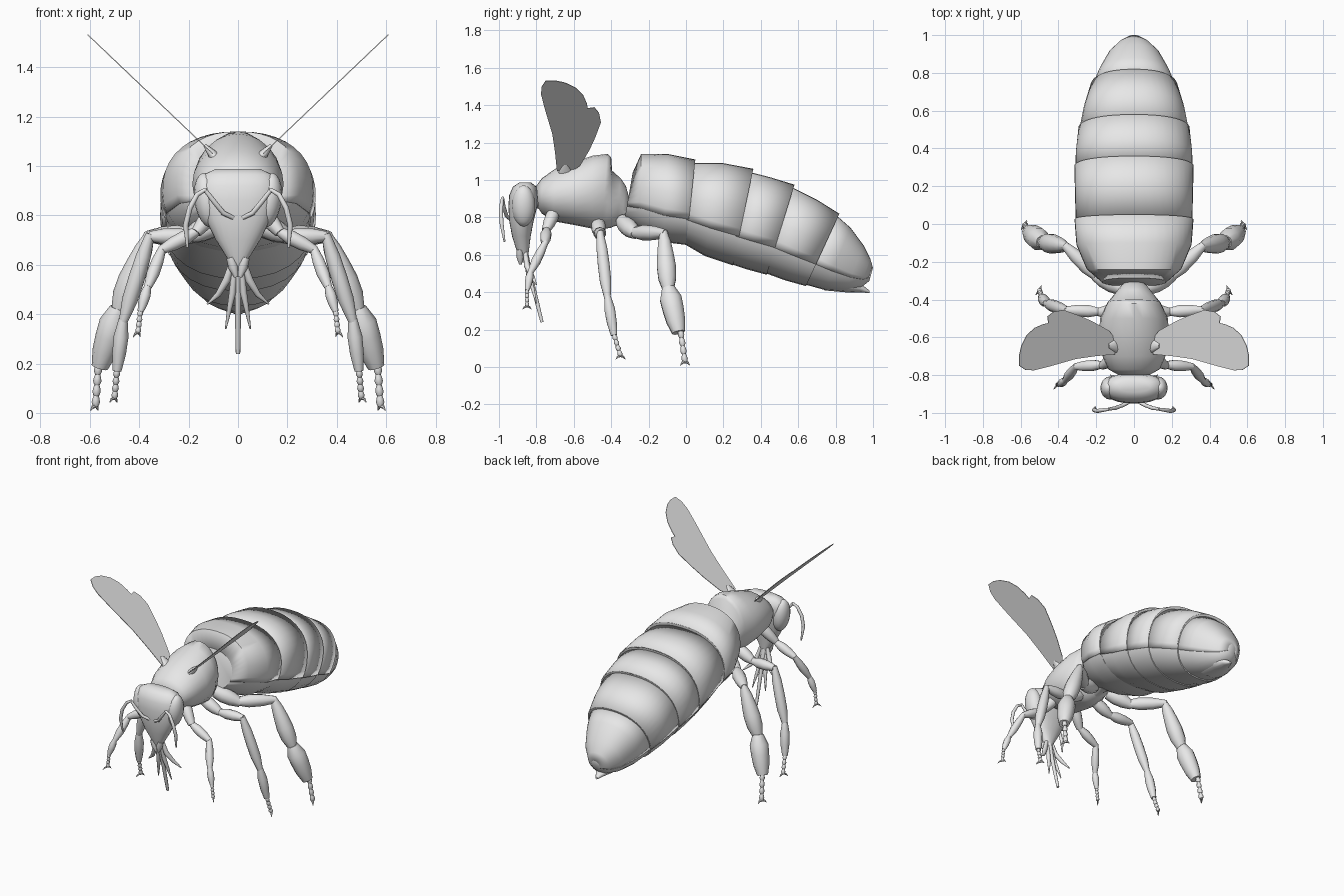
import bpy, bmesh, math
from mathutils import Vector as V

cube = bpy.data.objects.get("Cube")
if cube:
    bpy.data.objects.remove(cube, do_unlink=True)

grey = bpy.data.materials.new("light_grey")
grey.use_nodes = True
grey.diffuse_color = (0.8, 0.8, 0.8, 1)
grey.node_tree.nodes["Principled BSDF"].inputs["Base Color"].default_value = (0.8, 0.8, 0.8, 1)


def finish(name, bm, thick=0, recalc=True, smooth=True):
    """Turn a bmesh into an object, optionally smooth and with a shell."""
    if recalc:
        bmesh.ops.recalc_face_normals(bm, faces=bm.faces)
    mesh = bpy.data.meshes.new(name)
    bm.to_mesh(mesh)
    bm.free()
    mesh.materials.append(grey)
    ob = bpy.data.objects.new(name, mesh)
    bpy.context.collection.objects.link(ob)
    if smooth:
        bpy.ops.object.select_all(action='DESELECT')
        ob.select_set(True)
        bpy.context.view_layer.objects.active = ob
        bpy.ops.object.shade_smooth_by_angle(angle=math.radians(50))
    if thick:
        mod = ob.modifiers.new("shell", 'SOLIDIFY')
        mod.thickness = thick
        mod.offset = -1


def loft(name, rings, n=24, arc=None, power=1.0, thick=0):
    """Skin rings given as (centre, u, v); arc leaves the loop open."""
    bm = bmesh.new()
    start, end = arc or (0, math.tau)
    count = n + 1 if arc else n
    bend = lambda t: math.copysign(abs(t) ** power, t)
    rows = []
    for c, u, v in rings:
        angles = [start + (end - start) * i / n for i in range(count)]
        rows.append([bm.verts.new(c + u * bend(math.cos(a)) + v * bend(math.sin(a))) for a in angles])
    for r, q in zip(rows, rows[1:]):
        for i in range(n):
            k = (i + 1) % count
            bm.faces.new((r[i], q[i], q[k], r[k]))
    if not arc:
        bm.faces.new(rows[0])
        bm.faces.new(rows[-1])
    finish(name, bm, thick, recalc=not arc)


def ring(top_y, top_z, low_y, low_z, w, scale=1.0):
    """Upright body ring through a top point and a bottom point."""
    top, low = V((0, top_y, top_z)), V((0, low_y, low_z))
    return (top + low) / 2, V((w * scale, 0, 0)), (top - low) / 2 * scale


def limb(name, pts, radii, n=10, flat=1.0):
    """Tapered tube along points."""
    pts = [V(p) for p in pts]
    if len(pts) == 2:
        a, b = pts
        pts = [a.lerp(b, i / (len(radii) - 1)) for i in range(len(radii))]
    rings = []
    for i, p in enumerate(pts):
        d = (pts[min(i + 1, len(pts) - 1)] - pts[max(i - 1, 0)]).normalized()
        u = d.cross(V((0, 1, 0))).normalized()
        rings.append((p, u * radii[i], d.cross(u) * radii[i] * flat))
    loft(name, rings, n)


# Abdomen: overlapping upper plates over slightly smaller full segments
segments = [
    [(-.285, 1.04, -.33, .78, .17), (-.24, 1.14, -.24, .72, .25), (-.1, 1.14, -.12, .665, .305), (.05, 1.11, 0, .65, .315)],
    [(.03, 1.09, -.01, .655, .309), (.2, 1.09, .1, .59, .312), (.36, 1.06, .25, .54, .316)],
    [(.34, 1.043, .23, .55, .311), (.45, 1.015, .32, .52, .308), (.58, .975, .43, .49, .295)],
    [(.56, .965, .42, .50, .292), (.7, .895, .53, .46, .266), (.82, .82, .64, .43, .23)],
    [(.80, .815, .63, .44, .226), (.88, .745, .74, .41, .185), (.95, .65, .85, .405, .135),
     (.985, .58, .93, .42, .08), (1.0, .53, .98, .46, .03)],
]
for i, rows in enumerate(segments):
    loft(f"abdomen_upper_plate_{i + 1}", [ring(*r) for r in rows], 24,
         (math.radians(-20), math.radians(200)), .88, .006)
    loft(f"abdomen_lower_segment_{i + 1}", [ring(*r, .985) for r in rows], 28, power=.87)
loft("tail_plate", [ring(.74, .50, .74, .41, .10), ring(.86, .50, .85, .40, .08),
                    ring(.93, .45, .93, .40, .04), ring(.98, .41, .98, .395, .008)], 12)

# Waist, thorax with a stepped rear, and neck
loft("waist", [ring(-.40, .92, -.40, .75, .07), ring(-.33, .88, -.34, .76, .05),
               ring(-.27, .90, -.28, .76, .09)], 16)
loft("thorax", [ring(-.80, .97, -.79, .85, .09), ring(-.77, 1.01, -.77, .82, .135),
                ring(-.70, 1.06, -.71, .78, .165), ring(-.60, 1.095, -.60, .76, .185),
                ring(-.50, 1.13, -.50, .74, .18), ring(-.42, 1.14, -.45, .735, .15),
                ring(-.40, 1.12, -.43, .74, .14), ring(-.395, 1.05, -.40, .745, .125),
                ring(-.35, 1.01, -.37, .76, .095), ring(-.32, .965, -.35, .77, .075),
                ring(-.295, .87, -.31, .78, .045)], 24)
loft("neck", [ring(-.86, .94, -.86, .84, .05), ring(-.77, .95, -.77, .85, .06)], 12)

# Head: horizontal rings as (z, front y, back y, half width)
head = [(.56, -.885, -.85, .012), (.62, -.905, -.84, .04), (.70, -.93, -.83, .09),
        (.78, -.945, -.815, .13), (.86, -.95, -.795, .155), (.92, -.945, -.79, .16),
        (.965, -.925, -.80, .14), (.988, -.89, -.83, .09)]
loft("head", [(V((0, (f + b) / 2, z)), V((w, 0, 0)), V((0, (b - f) / 2, 0)))
              for z, f, b, w in head], 24, power=.85)

# Long central tongue
limb("tongue", [(0, -.86, .6), (0, -.77, .24)], [.02, .014, .012, .011, .009])

# Wing outline in y and z; x follows from the slope
wing_outline = [(-.69, 1.05), (-.70, 1.15), (-.715, 1.25), (-.754, 1.38), (-.775, 1.46), (-.772, 1.50),
                (-.75, 1.532), (-.70, 1.533), (-.647, 1.522), (-.59, 1.495), (-.55, 1.455), (-.53, 1.41),
                (-.525, 1.385), (-.49, 1.39), (-.465, 1.36), (-.455, 1.31), (-.485, 1.23), (-.515, 1.165),
                (-.565, 1.08), (-.60, 1.055)]


def tarsus(name, a, b, r, s):
    """Chain of small foot joints with two claws."""
    a, b = V(a), V(b)
    for i in range(4):
        limb(f"{name}_joint_{i + 1}", [a.lerp(b, i / 4), a.lerp(b, (i + 1) / 4)], [r * .6, r * .85, r, r * .7], 8)
    for i, dy in enumerate((-.025, .025)):
        tip = b + V((s * (.02 - i * .03), dy, -.018))
        limb(f"{name}_claw_{i + 1}", [b, b.lerp(tip, .6) + V((0, 0, .006)), tip], [r * .5, r * .4, r * .1], 6)


for s, side in ((1, "left"), (-1, "right")):
    def at(*points):
        return [(s * x, y, z) for x, y, z in points]

    # Eyes
    loft(f"{side}_eye", [(V((s * (.125 + .012 * math.sin(t)), -.868, .862 + .11 * math.sin(t))),
                          V((.052 * math.cos(t), 0, 0)), V((0, .062 * math.cos(t), 0)))
                         for t in [math.radians(d) for d in range(-85, 90, 17)]], 16)

    # Antenna with a thick base and a drooping whip
    limb(f"{side}_antenna_base", at((.02, -.94, .79), (.06, -.96, .81), (.10, -.975, .86), (.135, -.98, .905)),
         [.009, .010, .010, .008])
    limb(f"{side}_antenna_whip", at((.13, -.98, .905), (.165, -.985, .885), (.195, -.99, .83),
                                    (.212, -.985, .76), (.205, -.97, .67)), [.008, .010, .011, .011, .005])

    # Mouthparts
    limb(f"{side}_jaw", at((.03, -.89, .63), (.008, -.885, .55)), [.018, .02, .008])
    limb(f"{side}_outer_palp", at((.02, -.86, .62), (.045, -.85, .54), (.08, -.82, .48), (.125, -.80, .44)),
         [.012, .016, .012, .003])
    limb(f"{side}_inner_palp", at((.012, -.86, .60), (.022, -.84, .49), (.035, -.82, .42), (.05, -.80, .34)),
         [.012, .014, .010, .003])

    # Front leg
    limb(f"{side}_front_hip", at((.08, -.70, .84), (.17, -.75, .73)), [.03, .036, .032, .022])
    limb(f"{side}_front_thigh", at((.165, -.745, .735), (.31, -.755, .66)), [.018, .03, .028, .018])
    limb(f"{side}_front_shin", at((.305, -.75, .67), (.365, -.83, .51)), [.016, .024, .026, .016])
    limb(f"{side}_front_heel", at((.365, -.83, .515), (.395, -.85, .41)), [.014, .022, .020, .012])
    tarsus(f"{side}_front_foot", *at((.395, -.85, .415), (.405, -.85, .325)), .012, s)

    # Middle leg
    limb(f"{side}_middle_hip", at((.07, -.47, .77), (.19, -.465, .71)), [.035, .04, .036, .022])
    limb(f"{side}_middle_thigh", at((.18, -.465, .715), (.36, -.455, .715)), [.020, .034, .032, .020])
    limb(f"{side}_middle_shin", at((.355, -.46, .725), (.465, -.42, .37)), [.018, .030, .033, .032, .018])
    limb(f"{side}_middle_heel", at((.465, -.42, .38), (.49, -.385, .17)), [.018, .030, .028, .018])
    tarsus(f"{side}_middle_foot", *at((.49, -.385, .175), (.50, -.35, .06)), .014, s)

    # Hind leg with broad shin and heel
    limb(f"{side}_hind_hip", at((.06, -.34, .78), (.21, -.27, .71)), [.04, .05, .045, .028])
    limb(f"{side}_hind_thigh", at((.18, -.29, .72), (.37, -.11, .715)), [.025, .042, .038, .022])
    limb(f"{side}_hind_shin", at((.355, -.12, .73), (.485, -.095, .41)), [.018, .036, .046, .053, .050, .030])
    limb(f"{side}_hind_heel", at((.485, -.095, .425), (.56, -.04, .185)), [.034, .058, .056, .050, .034], flat=1.05)
    tarsus(f"{side}_hind_foot", *at((.565, -.03, .20), (.577, -.005, .028)), .017, s)

    # Wing as a thin flat plate with a small root
    bm = bmesh.new()
    bm.faces.new([bm.verts.new((s * (.1 + (z - 1.05) * 1.05), y, z)) for y, z in wing_outline])
    finish(f"{side}_wing", bm, .004, smooth=False)
    limb(f"{side}_wing_root", at((.08, -.645, 1.02), (.135, -.645, 1.085)), [.025, .018, .006], flat=1.8)
